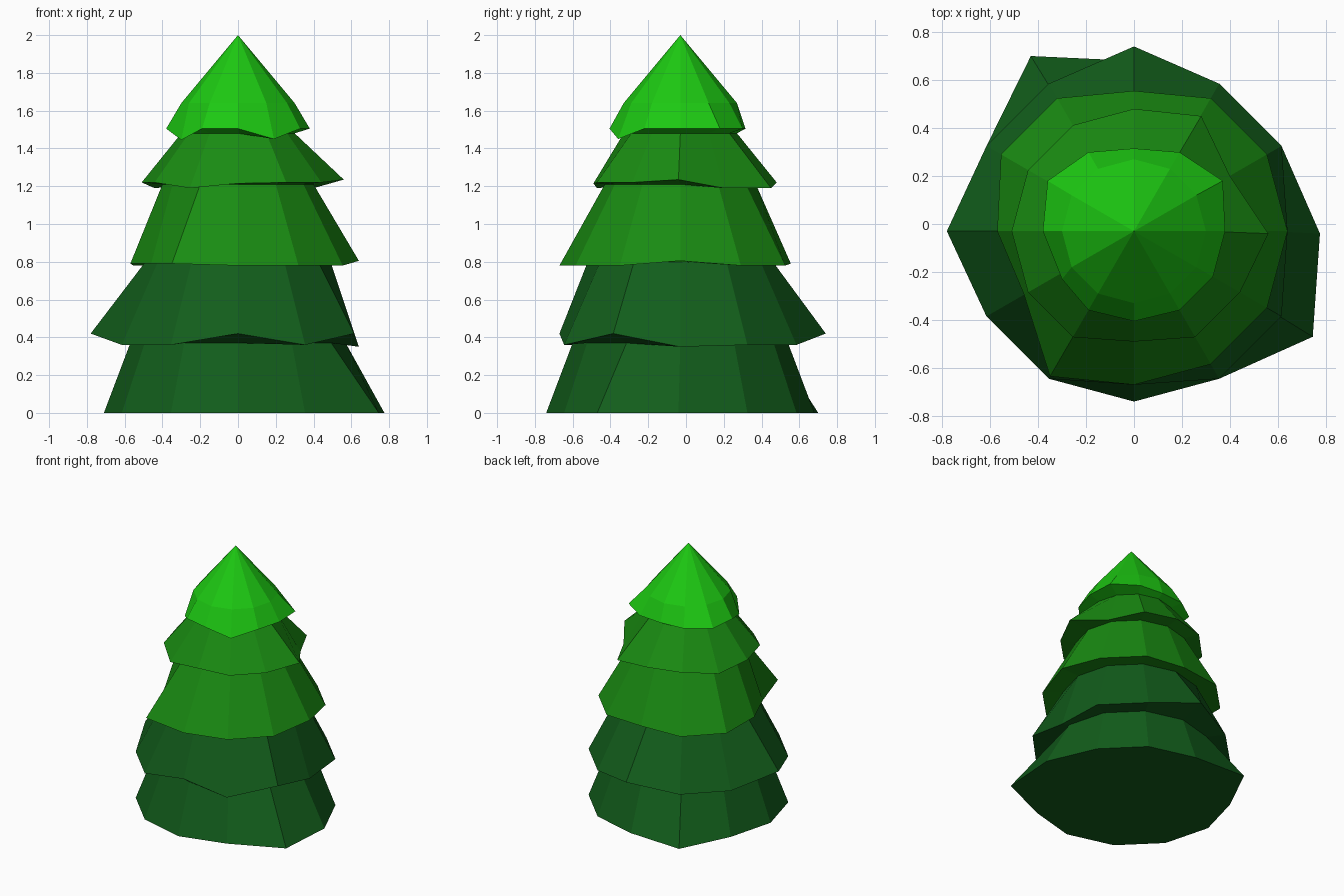
import bpy
from math import sin, cos, pi

if "Cube" in bpy.data.objects:
    bpy.data.objects.remove(bpy.data.objects["Cube"])

N = 12          # sides of every tier
CY = -0.03      # trunk axis offset in y


def ring(r, z, moved={}):
    """Regular ring; 'moved' gives irregular corners as (x, y, z)."""
    pts = [(r * cos(2 * pi * k / N), CY + r * sin(2 * pi * k / N), z) for k in range(N)]
    for k, p in moved.items():
        pts[k] = p
    return pts


def lift(pts, corners, z):
    """Set a different height on some rim corners."""
    return [(x, y, z if k in corners else h) for k, (x, y, h) in enumerate(pts)]


def material(name, rgb):
    m = bpy.data.materials.new(name)
    m.diffuse_color = (*rgb, 1)
    m.use_nodes = True
    m.node_tree.nodes["Principled BSDF"].inputs["Base Color"].default_value = m.diffuse_color
    return m


def loft(name, rings, mat, apex=None, base=False):
    """Skin rings from bottom to top, with optional tip and base cap."""
    verts = [p for r in rings for p in r]
    faces = []
    for i in range(len(rings) - 1):
        a, b = i * N, (i + 1) * N
        for k in range(N):
            n = (k + 1) % N
            faces.append((a + k, a + n, b + n, b + k))
    if apex:
        t = (len(rings) - 1) * N
        verts.append(apex)
        faces += [(t + k, t + (k + 1) % N, len(verts) - 1) for k in range(N)]
    if base:
        faces.append(tuple(reversed(range(N))))
    me = bpy.data.meshes.new(name)
    me.from_pydata(verts, [], faces)
    me.materials.append(mat)
    ob = bpy.data.objects.new(name, me)
    bpy.context.collection.objects.link(ob)


dark = material("dark_green", (0.006, 0.11, 0.011))
mid = material("mid_green", (0.010, 0.26, 0.006))
bright = material("bright_green", (0.012, 0.58, 0.006))

# Necks where one tier disappears under the next
neck1 = ring(0.57, 0.37)
neck2 = ring(0.49, 0.80)
neck3 = ring(0.40, 1.21)
neck4 = ring(0.30, 1.48)

# Bottom tier, two corners pulled out at the ground
foot = ring(0.71, 0, {0: (0.775, -0.04, 0), 4: (-0.43, 0.70, 0), 11: (0.745, -0.47, 0)})
loft("bottom_tier", [foot, neck1], dark, base=True)

# Second tier with a wavy rim
rim2 = ring(0.71, 0.36, {0: (0.64, CY, 0.35), 3: (0, 0.74, 0.42),
                         6: (-0.78, CY, 0.42), 9: (0, -0.67, 0.42)})
loft("second_tier", [neck1, lift(rim2, {11}, 0.42), neck2], dark)

# Third tier, dented at the front left
rim3 = ring(0.64, 0.78, {0: (0.64, CY, 0.805), 3: (0, 0.555, 0.79), 6: (-0.57, CY, 0.79),
                         7: (-0.46, -0.29, 0.79), 8: (-0.35, -0.635, 0.79)})
loft("third_tier", [neck2, rim3, neck3], mid)

# Fourth tier
rim4 = ring(0.51, 1.22, {0: (0.56, -0.04, 1.235), 1: (0.40, 0.20, 1.19),
                         2: (0.28, 0.45, 1.19), 9: (0, -0.49, 1.215)})
loft("fourth_tier", [neck3, lift(rim4, {5, 8}, 1.19), neck4], mid)

# Top tier: flared skirt, shoulder and tip
rim5 = ring(0.38, 1.505, {1: (0.37, 0.18, 1.505), 3: (0, 0.315, 1.505), 5: (-0.36, 0.18, 1.505),
                          7: (-0.30, -0.23, 1.445), 9: (0, -0.405, 1.505)})
loft("top_tier", [neck4, lift(rim5, {10}, 1.45), ring(0.30, 1.64)], bright, apex=(0, CY, 2.0))
